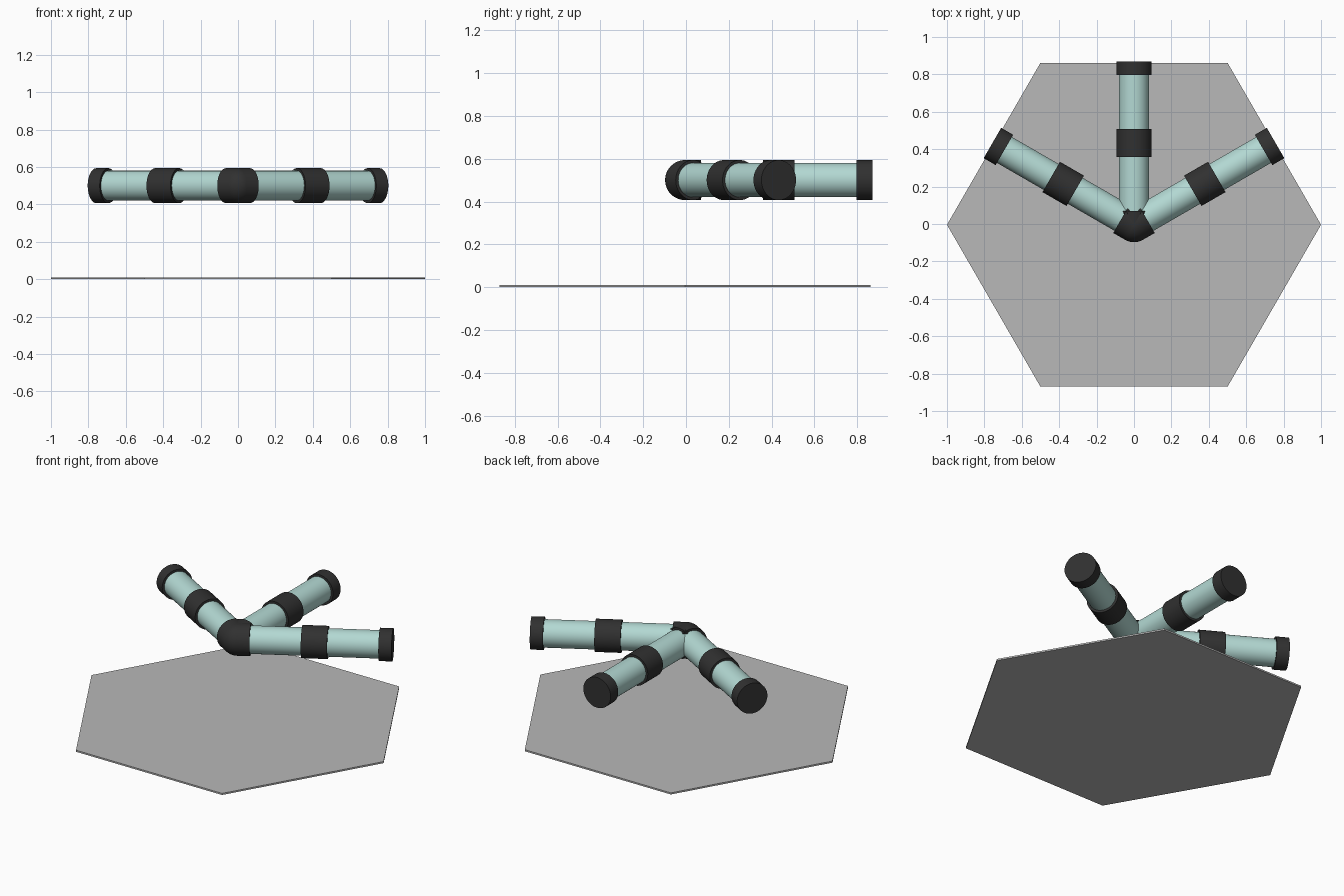
import bpy, math
from mathutils import Matrix, Vector

if "Cube" in bpy.data.objects:
    bpy.data.objects.remove(bpy.data.objects["Cube"])

OFFSET_Y = -0.004          # centres the whole model on y = 0
HEIGHT = 0.5               # height of the pipe axes
TUBE_R, COLLAR_R = 0.08, 0.0935
LENGTH, HALF = 0.874, 0.074


def material(name, rgb):
    m = bpy.data.materials.new(name)
    m.diffuse_color = (*rgb, 1)
    m.use_nodes = True
    m.node_tree.nodes["Principled BSDF"].inputs["Base Color"].default_value = m.diffuse_color
    return m


TEAL = material("pale teal", (0.45, 0.69, 0.65))
DARK = material("charcoal", (0.03, 0.03, 0.03))
GREY = material("plate grey", (0.48, 0.48, 0.48))


def finish(name, mat, smooth=True):
    ob = bpy.context.object
    ob.name = name
    ob.data.materials.append(mat)
    if smooth:
        bpy.ops.object.shade_smooth_by_angle(angle=math.radians(40))
    return ob


def rod(name, angle, start, end, radius, mat):
    """Cylinder lying along a horizontal arm, between two distances from the hub."""
    d = Vector((math.cos(angle), math.sin(angle), 0))
    bpy.ops.mesh.primitive_cylinder_add(
        vertices=48, radius=radius, depth=end - start,
        location=Vector((0, OFFSET_Y, HEIGHT)) + d * (start + end) / 2,
        rotation=(0, math.pi / 2, angle))
    finish(name, mat)


# Thin hexagonal base plate with corners on the x axis
bpy.ops.mesh.primitive_cylinder_add(vertices=6, radius=1, depth=0.01,
                                    location=(0, OFFSET_Y, 0.005))
plate = finish("base_plate", GREY, smooth=False)
plate.data.transform(Matrix.Rotation(math.radians(30), 4, 'Z'))

# Round hub where the arms meet
bpy.ops.mesh.primitive_uv_sphere_add(segments=48, ring_count=24, radius=COLLAR_R,
                                     location=(0, OFFSET_Y, HEIGHT))
finish("hub_ball", DARK)

# Three pipe arms, each with a hub sleeve, a middle collar and an end cap
for side, deg in (("right", 30), ("back", 90), ("left", 150)):
    a = math.radians(deg)
    mid = LENGTH / 2
    rod(side + "_tube", a, 0, LENGTH - 0.01, TUBE_R, TEAL)
    rod(side + "_hub_sleeve", a, 0, HALF, COLLAR_R, DARK)
    rod(side + "_middle_collar", a, mid - HALF, mid + HALF, COLLAR_R, DARK)
    rod(side + "_end_cap", a, LENGTH - HALF, LENGTH, COLLAR_R, DARK)

# Turn the plate's corners onto the x axis after all parts are placed
bpy.context.view_layer.update()
if max(v.co.x for v in plate.data.vertices) < 0.99:
    plate.data.transform(Matrix.Rotation(math.radians(30), 4, 'Z'))
